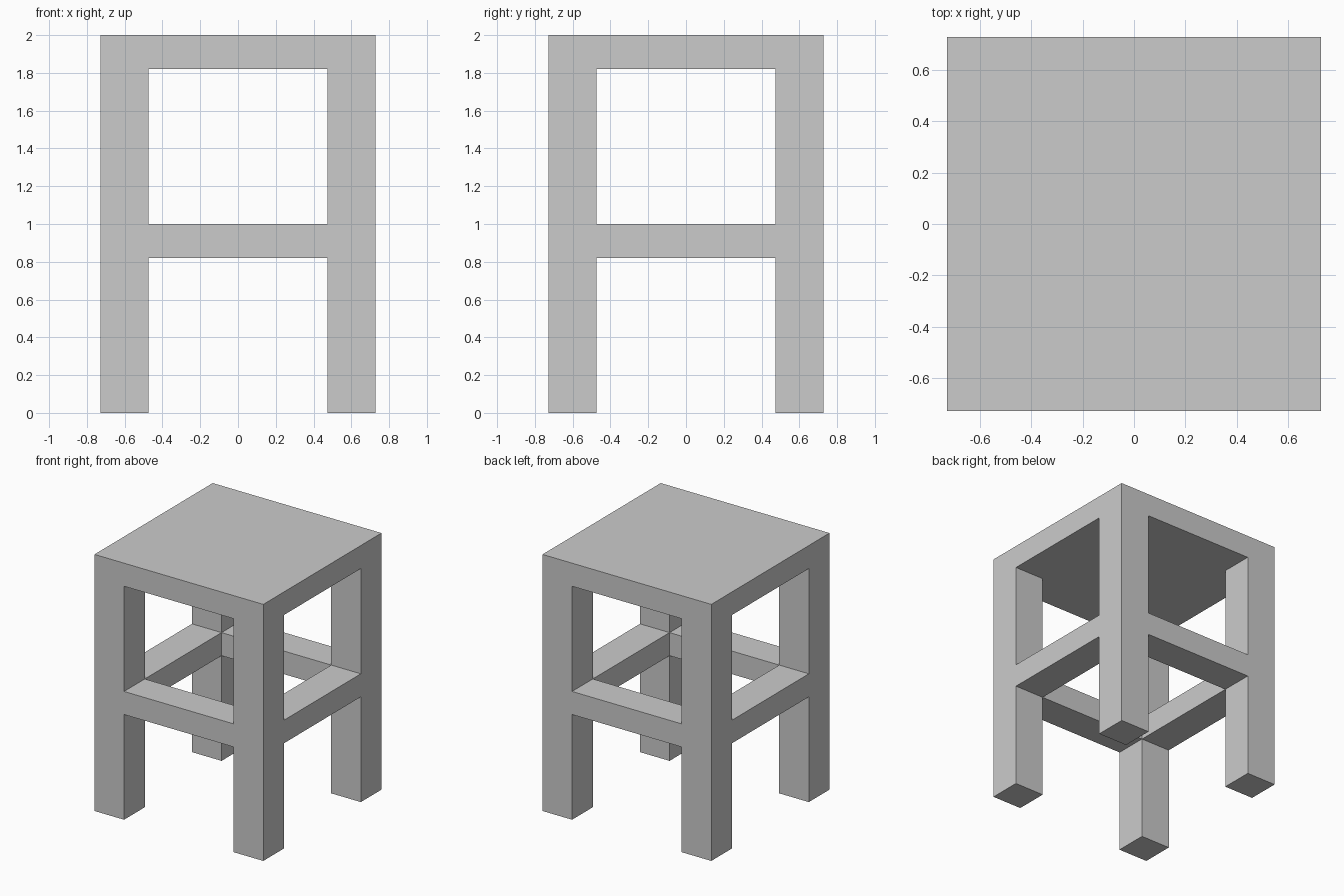
import bpy
import bmesh
from itertools import product

OUTER, INNER = 0.728, 0.473
SIDE = [-OUTER, -INNER, INNER, OUTER]
HEIGHT = [0, 0.82, 1.0, 1.82, 2.0]
RAIL_LAYER, SEAT_LAYER = 1, 3

default_cube = bpy.data.objects.get("Cube")
if default_cube:
    bpy.data.objects.remove(default_cube)

grey = bpy.data.materials.new("light_grey")
grey.use_nodes = True
grey.diffuse_color = (0.6, 0.6, 0.6, 1)
grey.node_tree.nodes["Principled BSDF"].inputs["Base Color"].default_value = (0.6, 0.6, 0.6, 1)


def is_solid(cell):
    """Tell whether a block of the stool's layout is wood or open space."""
    i, j, k = cell
    if not (0 <= i <= 2 and 0 <= j <= 2 and 0 <= k <= SEAT_LAYER):
        return False
    leg = i != 1 and j != 1
    rail = k == RAIL_LAYER and (i != 1 or j != 1)
    seat = k == SEAT_LAYER
    return leg or rail or seat


def add_wall(bm, cell, axis, step):
    """Add one outer wall of a block, facing along the axis."""
    corners = []
    for a, b in ((0, 0), (1, 0), (1, 1), (0, 1)):
        grid = list(cell)
        grid[axis] += step
        grid[(axis + 1) % 3] += a
        grid[(axis + 2) % 3] += b
        corners.append(bm.verts.new((SIDE[grid[0]], SIDE[grid[1]], HEIGHT[grid[2]])))
    bm.faces.new(corners if step else corners[::-1])


# Legs, rails and seat joined as one solid, walled only where wood meets air
bm = bmesh.new()
for cell in product(range(3), range(3), range(SEAT_LAYER + 1)):
    if not is_solid(cell):
        continue
    for axis, step in product(range(3), range(2)):
        neighbour = list(cell)
        neighbour[axis] += 1 if step else -1
        if not is_solid(neighbour):
            add_wall(bm, cell, axis, step)

bmesh.ops.remove_doubles(bm, verts=bm.verts[:], dist=0.001)
bmesh.ops.dissolve_limit(bm, angle_limit=0.01, verts=bm.verts[:], edges=bm.edges[:])

mesh = bpy.data.meshes.new("stool")
bm.to_mesh(mesh)
bm.free()
mesh.materials.append(grey)
bpy.context.collection.objects.link(bpy.data.objects.new("stool", mesh))
